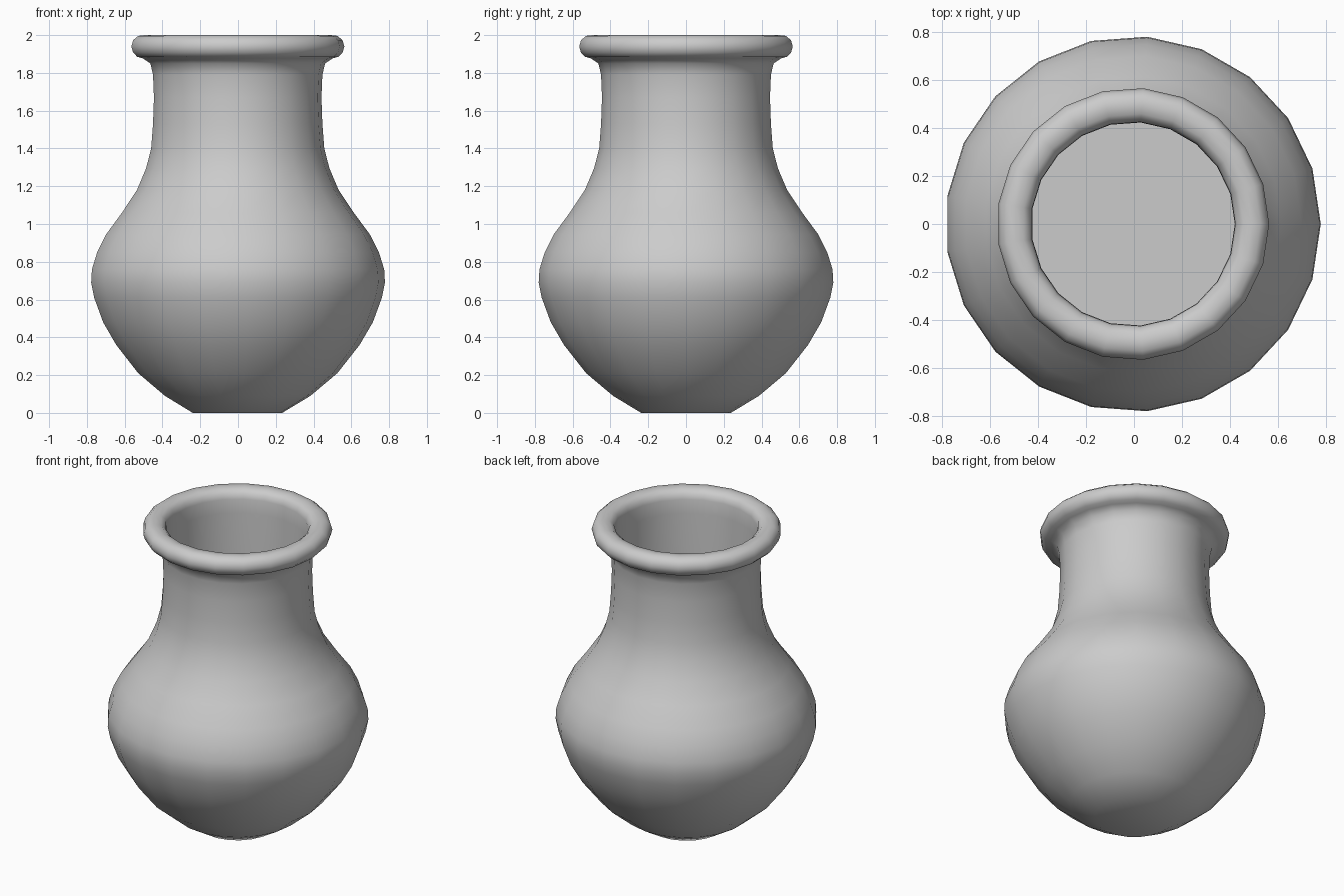
import bpy, bmesh, math

if "Cube" in bpy.data.objects:
    bpy.data.objects.remove(bpy.data.objects["Cube"])

SIDES = 21
CENTRE_X = -0.004   # odd side count: shift so the bounds are centred


def lathe(name, profile):
    """Revolve (radius, z) points around z and cap both ends."""
    bm = bmesh.new()
    rings = []
    for r, z in profile:
        rings.append([bm.verts.new((CENTRE_X + r * math.cos(2 * math.pi * i / SIDES),
                                    r * math.sin(2 * math.pi * i / SIDES), z))
                      for i in range(SIDES)])
    for a, b in zip(rings, rings[1:]):
        for i in range(SIDES):
            j = (i + 1) % SIDES
            bm.faces.new((a[i], a[j], b[j], b[i]))
    bm.faces.new(rings[0][::-1])
    bm.faces.new(rings[-1])
    mesh = bpy.data.meshes.new(name)
    bm.to_mesh(mesh)
    bm.free()
    obj = bpy.data.objects.new(name, mesh)
    bpy.context.collection.objects.link(obj)
    bpy.context.view_layer.objects.active = obj
    obj.select_set(True)
    bpy.ops.object.shade_smooth_by_angle(angle=math.radians(50))
    obj.select_set(False)
    return obj


# Belly, shoulder and neck
body = [(0.238, 0.0), (0.387, 0.09), (0.53, 0.21), (0.648, 0.36), (0.718, 0.48),
        (0.766, 0.61), (0.782, 0.69), (0.778, 0.76), (0.75, 0.85), (0.702, 0.945),
        (0.617, 1.06), (0.537, 1.18), (0.488, 1.295), (0.461, 1.40), (0.451, 1.53),
        (0.446, 1.67), (0.451, 1.79), (0.465, 1.85)]

# Rolled rim
rim = [(0.505, 1.877), (0.535, 1.885), (0.558, 1.908), (0.567, 1.94),
       (0.557, 1.974), (0.53, 1.996), (0.495, 2.0), (0.46, 1.994),
       (0.435, 1.973), (0.426, 1.94)]

# Inner wall down to the flat floor
inside = [(0.424, 1.85), (0.424, 1.5), (0.424, 1.0)]

lathe("vase", body + rim + inside)
